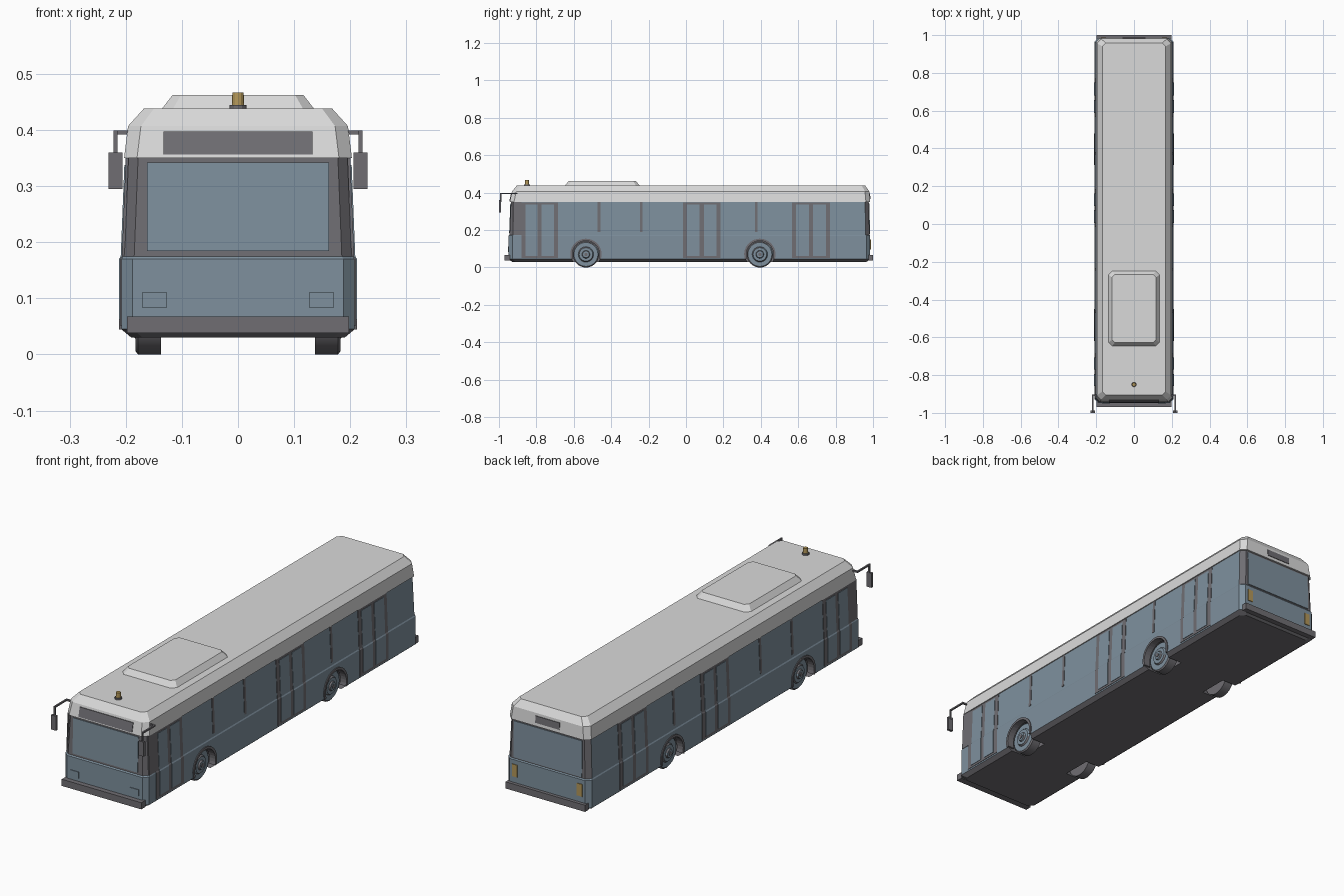
import bpy, bmesh, math
from mathutils import Matrix

if "Cube" in bpy.data.objects:
    bpy.data.objects.remove(bpy.data.objects["Cube"])


def material(name, rgb):
    m = bpy.data.materials.new(name)
    m.use_nodes = True
    m.diffuse_color = (*rgb, 1)
    m.node_tree.nodes["Principled BSDF"].inputs["Base Color"].default_value = (*rgb, 1)
    return m


WHITE = material("roof_white", (0.70, 0.70, 0.70))
BLUE = material("slate_blue", (0.21, 0.28, 0.34))
GREY = material("charcoal_grey", (0.16, 0.155, 0.17))
GOLD = material("amber", (0.45, 0.31, 0.10))


def finish(name, bm, mats, mirror=False):
    bmesh.ops.recalc_face_normals(bm, faces=bm.faces)
    me = bpy.data.meshes.new(name)
    bm.to_mesh(me)
    bm.free()
    for m in mats:
        me.materials.append(m)
    ob = bpy.data.objects.new(name, me)
    bpy.context.collection.objects.link(ob)
    if mirror:
        ob.modifiers.new("Mirror", 'MIRROR').use_clip = False
    return ob


def loft(name, rings, mat):
    """Stack of chamfered rectangles: (z, half width, front y, back y, chamfer)."""
    bm = bmesh.new()
    loops = []
    for z, w, f, b, c in rings:
        pts = [(w - c, f), (w, f + c), (w, b - c), (w - c, b),
               (c - w, b), (-w, b - c), (-w, f + c), (c - w, f)]
        loops.append([bm.verts.new((x, y, z)) for x, y in pts])
    for lo, hi in zip(loops, loops[1:]):
        for i in range(8):
            j = (i + 1) % 8
            bm.faces.new((lo[i], lo[j], hi[j], hi[i]))
    bm.faces.new(loops[0])
    bm.faces.new(loops[-1])
    return finish(name, bm, [mat])


def prism(name, pts, axis, a, b, mat, mirror=False):
    """Extrude a 2D outline along 'x' (outline in y, z) or 'y' (outline in x, z)."""
    bm = bmesh.new()
    ends = []
    for t in (a, b):
        ends.append([bm.verts.new((t, u, z) if axis == 'x' else (u, t, z)) for u, z in pts])
    n = len(pts)
    for i in range(n):
        j = (i + 1) % n
        bm.faces.new((ends[0][i], ends[0][j], ends[1][j], ends[1][i]))
    bm.faces.new(ends[0])
    bm.faces.new(ends[1])
    return finish(name, bm, [mat], mirror)


def box(name, x, y, z, mat, mirror=False):
    outline = [(x[0], z[0]), (x[1], z[0]), (x[1], z[1]), (x[0], z[1])]
    return prism(name, outline, 'y', y[0], y[1], mat, mirror)


def cylinder(bm, r1, r2, a, b, axis, y, z=0.0, seg=24):
    """Cone or cylinder running from a to b along the axis."""
    m = Matrix.Translation((0, y, (a + b) / 2))
    if axis == 'x':
        m = Matrix.Translation(((a + b) / 2, y, z)) @ Matrix.Rotation(math.pi / 2, 4, 'Y')
    return bmesh.ops.create_cone(bm, cap_ends=True, segments=seg, radius1=r1,
                                 radius2=r2, depth=b - a, matrix=m)


# Body shell with chamfered corners and a slightly tapered upper half
STEP, EAVE = 0.175, 0.352
body = loft("body", [
    (0.03, 0.19, -0.93, 0.965, 0.02),
    (0.045, 0.208, -0.948, 0.985, 0.02),
    (0.17, 0.208, -0.948, 0.985, 0.02),
    (STEP, 0.205, -0.943, 0.981, 0.02),
    (EAVE, 0.198, -0.936, 0.977, 0.02)], BLUE)
body.data.materials.append(GREY)

# Wheel wells are cut out of the shell
AXLES = {"front": -0.535, "rear": 0.395}
AXLE_Z = 0.07
bm = bmesh.new()
for y in AXLES.values():
    cylinder(bm, 0.079, 0.079, 0.12, 0.26, 'x', y, AXLE_Z)
    cylinder(bm, 0.079, 0.079, -0.26, -0.12, 'x', y, AXLE_Z)
cutter = finish("wheel_well_cutter", bm, [BLUE])
cutter.hide_render = True
cut = body.modifiers.new("Wells", 'BOOLEAN')
cut.operation = 'DIFFERENCE'
cut.solver = 'EXACT'
cut.object = cutter
bpy.context.view_layer.objects.active = body
body.select_set(True)
bpy.ops.object.modifier_apply(modifier="Wells")
bpy.data.objects.remove(cutter)

# Underside, wells, corner posts and end frames are grey
for p in body.data.polygons:
    c, n = p.center, p.normal
    in_well = abs(c.x) < 0.2 and any(
        math.hypot(c.y - y, c.z - AXLE_Z) < 0.085 for y in AXLES.values())
    end_frame = c.z > STEP and abs(n.y) > 0.3
    p.material_index = 1 if n.z < -0.3 or in_well or end_frame else 0

# Roof and roof pod
loft("roof", [
    (0.35, 0.203, -0.943, 0.985, 0.023),
    (0.407, 0.196, -0.93, 0.98, 0.023),
    (0.438, 0.168, -0.905, 0.958, 0.018)], WHITE)
loft("roof_pod", [
    (0.436, 0.137, -0.648, -0.247, 0.02),
    (0.462, 0.117, -0.628, -0.267, 0.015)], WHITE)


def wall_x(z):
    return 0.208 if z <= 0.17 else 0.205 - 0.007 * max(0, z - STEP) / (EAVE - STEP)


def side_plate(name, y0, y1, z0, z1, out, mat):
    """Thin plate that follows the side wall, on both sides."""
    levels = [z0] + [z for z in (0.17, STEP) if z0 < z < z1] + [z1]
    outer = [(wall_x(z) + out, z) for z in levels]
    inner = [(wall_x(z) - 0.003, z) for z in reversed(levels)]
    prism(name, outer + inner, 'y', y0, y1, mat, True)


# Double doors: a grey frame with two leaves
for label, y0, y1 in (("front", -0.88, -0.685), ("middle", -0.016, 0.184),
                      ("rear", 0.566, 0.77)):
    side_plate(label + "_door_frame", y0, y1, 0.052, 0.348, 0.002, GREY)
    mid = (y0 + y1) / 2
    side_plate(label + "_door_leaf_a", y0 + 0.022, mid - 0.011, 0.062, 0.338, 0.004, BLUE)
    side_plate(label + "_door_leaf_b", mid + 0.011, y1 - 0.022, 0.062, 0.338, 0.004, BLUE)

# Window posts
for i, y in enumerate((-0.465, -0.24, 0.375)):
    side_plate("window_post_%d" % i, y - 0.007, y + 0.007, 0.19, 0.35, 0.002, GREY)
side_plate("cab_post", -0.925, -0.88, STEP, 0.35, 0.002, GREY)


def end_plate(name, x, z0, z1, ya, yb, out, mat, mirror=False):
    """Plate on the front or back; ya and yb are wall positions at z0 and z1."""
    pts = [(ya + out, z0), (yb + out, z1), (yb - out, z1), (ya - out, z0)]
    prism(name, pts, 'x', x[0], x[1], mat, mirror)


# Front details
end_plate("windshield", (-0.162, 0.162), 0.184, 0.342, -0.9425, -0.9365, -0.003, BLUE)
end_plate("destination_sign", (-0.133, 0.133), 0.356, 0.397, -0.9415, -0.9325, -0.003, GREY)
end_plate("headlight", (0.127, 0.17), 0.083, 0.111, -0.948, -0.948, -0.003, BLUE, True)
box("front_bumper", (-0.198, 0.198), (-0.97, -0.94), (0.038, 0.068), GREY)

# Back details
end_plate("rear_window", (-0.17, 0.17), 0.18, 0.342, 0.981, 0.9775, 0.003, BLUE)
end_plate("rear_vent", (-0.06, 0.06), 0.365, 0.395, 0.9835, 0.981, 0.003, GREY)
end_plate("tail_light", (0.148, 0.175), 0.095, 0.15, 0.985, 0.985, 0.003, GOLD, True)
box("rear_bumper", (-0.198, 0.198), (0.975, 1.0), (0.038, 0.068), GREY)

# Wheels and arches
for label, y in AXLES.items():
    bm = bmesh.new()
    cylinder(bm, 0.07, 0.07, 0.137, 0.178, 'x', y, AXLE_Z, 32)
    cylinder(bm, 0.07, 0.064, 0.178, 0.183, 'x', y, AXLE_Z, 32)
    cylinder(bm, 0.042, 0.036, 0.182, 0.19, 'x', y, AXLE_Z)
    done = len(bm.faces)
    cylinder(bm, 0.022, 0.018, 0.189, 0.197, 'x', y, AXLE_Z, 16)
    cap = list(bm.faces)[done:]
    for f in cap:
        f.material_index = 1
    cylinder(bm, 0.009, 0.009, 0.196, 0.2, 'x', y, AXLE_Z, 12)
    wheel = finish(label + "_wheel", bm, [GREY, BLUE], True)
    bpy.ops.object.select_all(action='DESELECT')
    bpy.context.view_layer.objects.active = wheel
    wheel.select_set(True)
    bpy.ops.object.shade_smooth_by_angle(angle=math.radians(25))

    arc = [math.radians(-18 + 216 * i / 20) for i in range(21)]
    rim = [(y + 0.084 * math.cos(a), AXLE_Z + 0.084 * math.sin(a)) for a in arc]
    rim += [(y + 0.073 * math.cos(a), AXLE_Z + 0.073 * math.sin(a)) for a in reversed(arc)]
    prism(label + "_wheel_arch", rim, 'x', 0.18, 0.212, GREY, True)

# Wing mirrors on bent arms
box("mirror_bracket", (0.19, 0.222), (-0.91, -0.902), (0.392, 0.399), GREY, True)
box("mirror_arm", (0.215, 0.222), (-0.992, -0.902), (0.392, 0.399), GREY, True)
box("mirror_drop", (0.215, 0.222), (-0.994, -0.987), (0.35, 0.399), GREY, True)
box("mirror_head", (0.206, 0.231), (-1.0, -0.988), (0.295, 0.36), GREY, True)

# Warning beacon
bm = bmesh.new()
cylinder(bm, 0.015, 0.015, 0.436, 0.445, 'z', -0.85, seg=12)
finish("beacon_base", bm, [GREY])
bm = bmesh.new()
cylinder(bm, 0.011, 0.010, 0.444, 0.467, 'z', -0.85, seg=12)
finish("beacon_lamp", bm, [GOLD])
